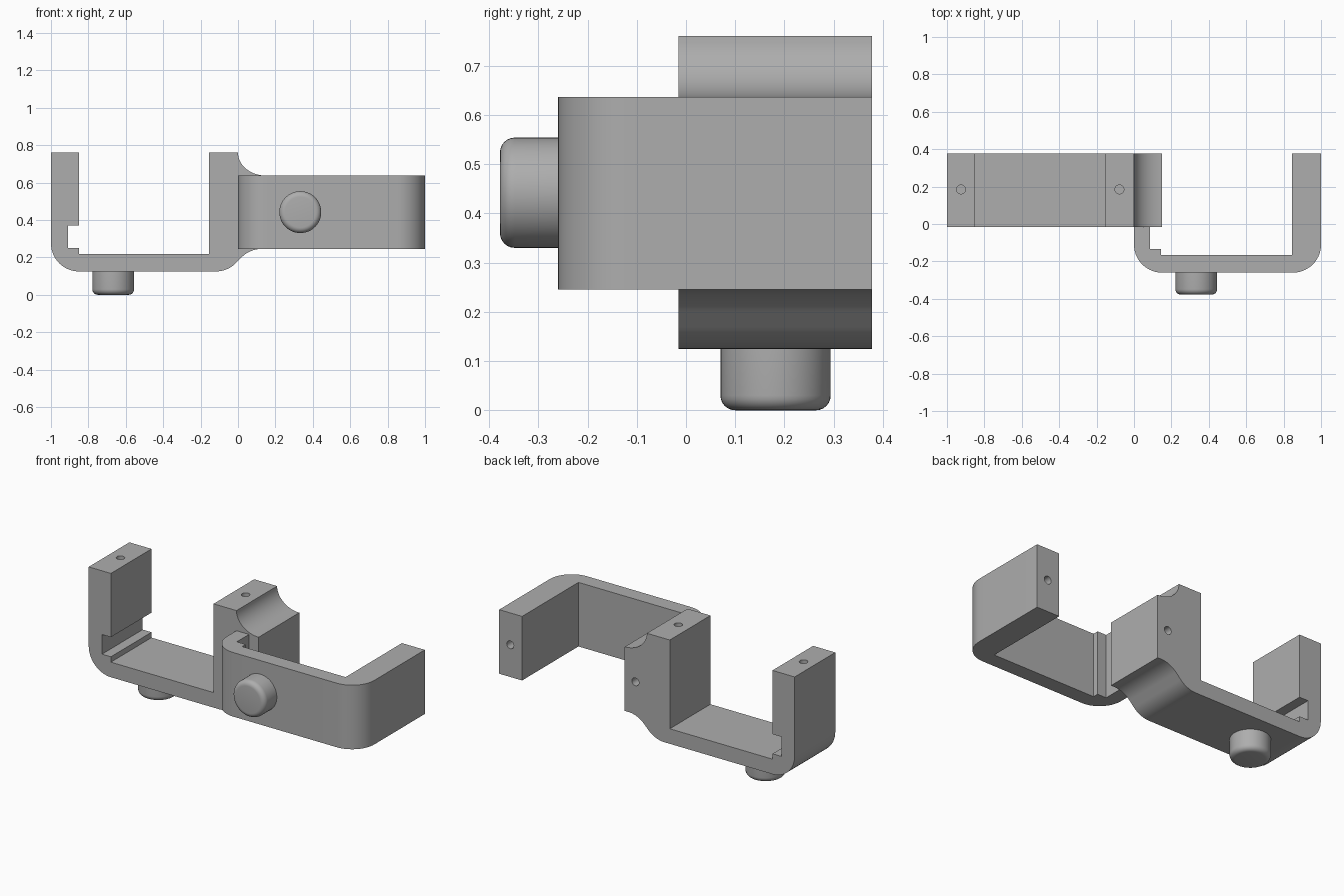
import bpy, bmesh, math
from mathutils import Matrix, Vector

old = bpy.data.objects.get("Cube")
if old:
    bpy.data.objects.remove(old, do_unlink=True)

GREY = (0.42, 0.42, 0.42, 1.0)
grey = bpy.data.materials.new("plain grey")
grey.use_nodes = True
grey.diffuse_color = GREY
grey.node_tree.nodes["Principled BSDF"].inputs["Base Color"].default_value = GREY


def finish(bm, name):
    bmesh.ops.recalc_face_normals(bm, faces=bm.faces)
    mesh = bpy.data.meshes.new(name)
    bm.to_mesh(mesh)
    bm.free()
    mesh.materials.append(grey)
    ob = bpy.data.objects.new(name, mesh)
    bpy.context.collection.objects.link(ob)
    return ob


def select(ob):
    bpy.ops.object.select_all(action='DESELECT')
    ob.select_set(True)
    bpy.context.view_layer.objects.active = ob


def smooth(ob):
    select(ob)
    bpy.ops.object.shade_smooth_by_angle(angle=math.radians(30))


def arc(cx, cy, rx, ry, start, end, steps=14):
    angles = [math.radians(start + (end - start) * i / steps) for i in range(steps + 1)]
    return [(cx + rx * math.cos(a), cy + ry * math.sin(a)) for a in angles]


def extrude(name, profile, place, depth):
    """Place a flat profile in space and sweep it along depth."""
    bm = bmesh.new()
    face = bm.faces.new([bm.verts.new(place(u, v)) for u, v in profile])
    new = bmesh.ops.extrude_face_region(bm, geom=[face])["geom"]
    bmesh.ops.translate(bm, vec=depth, verts=[g for g in new if isinstance(g, bmesh.types.BMVert)])
    return finish(bm, name)


def cylinder(name, centre, radius, depth, axis, sides=48, bevel=0.0):
    """Cylinder along axis, with its far rim rounded if asked."""
    bm = bmesh.new()
    bmesh.ops.create_cone(bm, cap_ends=True, segments=sides, radius1=radius, radius2=radius, depth=depth)
    if bevel:
        rim = [e for e in bm.edges if all(v.co.z > 0 for v in e.verts)]
        bmesh.ops.bevel(bm, geom=rim, offset=bevel, segments=6, profile=0.5, affect='EDGES')
    turn = Vector((0, 0, 1)).rotation_difference(Vector(axis)).to_matrix().to_4x4()
    bm.transform(Matrix.Translation(centre) @ turn)
    return finish(bm, name)


def drill(ob, centre, axis):
    cutter = cylinder("drill", centre, 0.024, 0.24, axis, 24)
    cutter.hide_render = True
    mod = ob.modifiers.new("hole", 'BOOLEAN')
    mod.operation, mod.solver, mod.object = 'DIFFERENCE', 'EXACT', cutter
    select(ob)
    bpy.ops.object.modifier_apply(modifier=mod.name)
    bpy.data.objects.remove(cutter, do_unlink=True)


# Upright bracket: U profile with snap notch, and the joint block with its fillets
upright = [(-1, 0.76), (-0.85, 0.76), (-0.85, 0.37), (-0.91, 0.37), (-0.91, 0.25),
           (-0.85, 0.25), (-0.85, 0.217), (-0.155, 0.217), (-0.155, 0.76)]
upright += arc(0.15, 0.76, 0.15, 0.123, 180, 270)
upright += [(0.15, 0.245)]
upright += arc(0.126, 0.095, 0.15, 0.15, 90, 135)
upright += arc(-0.118, 0.275, 0.15, 0.15, -45, -90)
upright += arc(-0.85, 0.275, 0.15, 0.15, 270, 180)
upright_bracket = extrude("upright_bracket", upright, lambda u, v: (u, -0.015, v), (0, 0.393, 0))

# Sideways bracket: same U, turned to open at the back
sideways = [(0, 0), (0.085, 0), (0.085, -0.133), (0.145, -0.133), (0.145, -0.167),
            (0.845, -0.167), (0.845, 0.378), (1, 0.378)]
sideways += arc(0.85, -0.11, 0.15, 0.15, 0, -90)
sideways += arc(0.15, -0.11, 0.15, 0.15, 270, 180)
sideways_bracket = extrude("sideways_bracket", sideways, lambda u, v: (u, v, 0.245), (0, 0, 0.392))

# Pin holes in the arm ends
for x in (-0.925, -0.078):
    drill(upright_bracket, (x, 0.185, 0.76), (0, 0, 1))
drill(upright_bracket, (0.078, 0.378, 0.442), (0, 1, 0))
drill(sideways_bracket, (0.925, 0.378, 0.442), (0, 1, 0))

# Round studs on the outside of each base
bottom_stud = cylinder("bottom_stud", (-0.667, 0.182, 0.07), 0.112, 0.14, (0, 0, -1), bevel=0.03)
front_stud = cylinder("front_stud", (0.333, -0.308, 0.442), 0.112, 0.14, (0, -1, 0), bevel=0.03)

for ob in (upright_bracket, sideways_bracket, bottom_stud, front_stud):
    smooth(ob)
